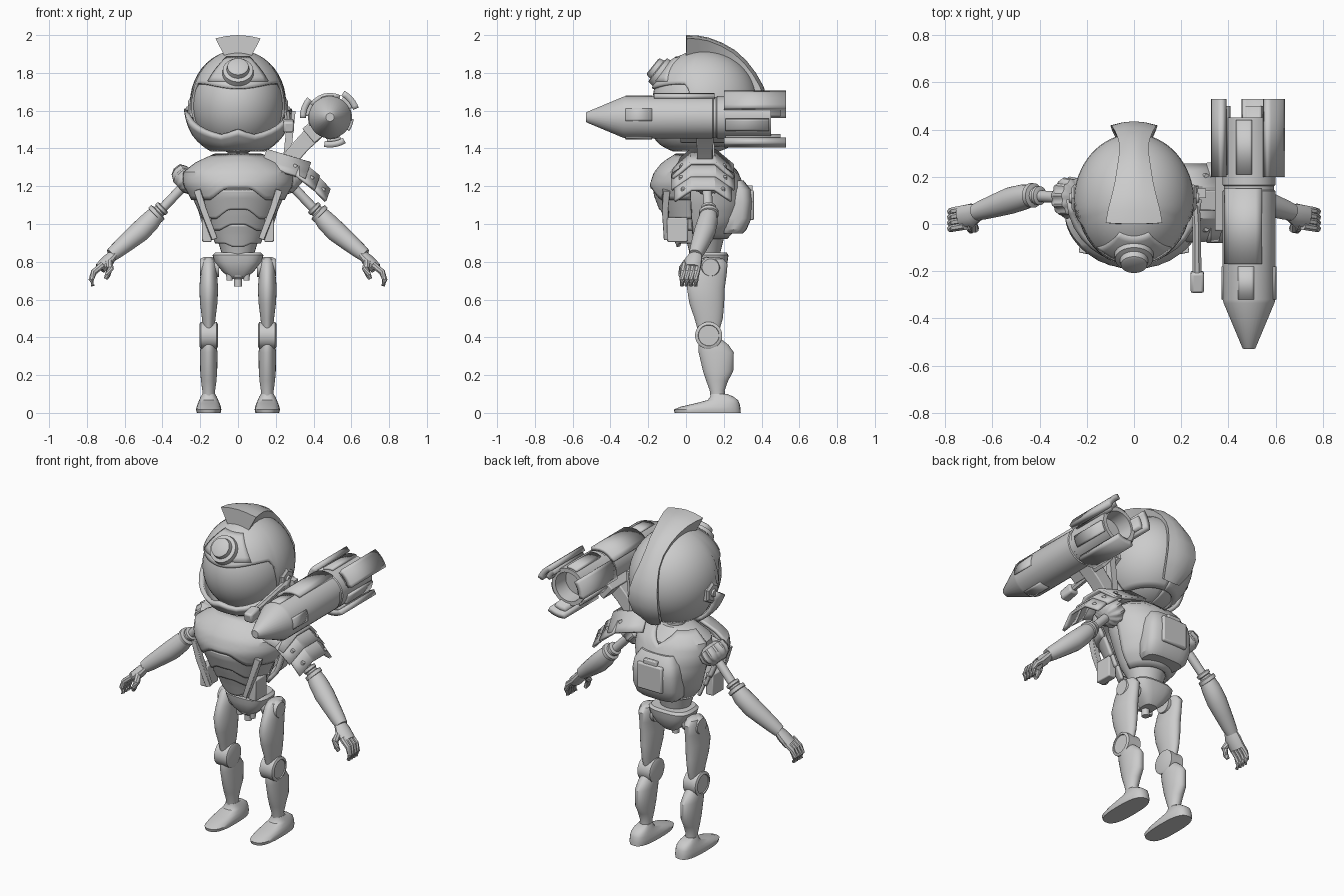
import bpy, bmesh
from math import sin, cos, pi, radians
from mathutils import Vector, Matrix

if "Cube" in bpy.data.objects:
    bpy.data.objects.remove(bpy.data.objects["Cube"])

grey = bpy.data.materials.new("plain_grey")
grey.use_nodes = True
grey.diffuse_color = (0.6, 0.6, 0.6, 1)
grey.node_tree.nodes["Principled BSDF"].inputs["Base Color"].default_value = (0.6, 0.6, 0.6, 1)


def finish(name, bm, angle=35, thick=0, bevel=0):
    bmesh.ops.recalc_face_normals(bm, faces=bm.faces)
    me = bpy.data.meshes.new(name)
    bm.to_mesh(me)
    bm.free()
    ob = bpy.data.objects.new(name, me)
    bpy.context.collection.objects.link(ob)
    me.materials.append(grey)
    if thick:
        m = ob.modifiers.new("thickness", "SOLIDIFY")
        m.thickness, m.offset = thick, 0
    if bevel:
        m = ob.modifiers.new("bevel", "BEVEL")
        m.width, m.segments = bevel, 2
    bpy.ops.object.select_all(action="DESELECT")
    ob.select_set(True)
    bpy.context.view_layer.objects.active = ob
    bpy.ops.object.shade_smooth_by_angle(angle=radians(angle))
    return ob


def bridge(name, rings, **kw):
    """Skin a list of closed rings and cap both ends."""
    bm = bmesh.new()
    vs = [[bm.verts.new(p) for p in r] for r in rings]
    n = len(rings[0])
    for a, b in zip(vs, vs[1:]):
        for i in range(n):
            j = (i + 1) % n
            bm.faces.new((a[i], a[j], b[j], b[i]))
    bm.faces.new(vs[0])
    bm.faces.new(vs[-1])
    return finish(name, bm, **kw)


def loft(name, sections, x=0, n=28, power=1.0, **kw):
    """Horizontal ovals: (z, centre y, half width, half depth)."""
    def sp(c):
        return abs(c) ** power * (1 if c > 0 else -1)
    return bridge(name, [[(x + rx * sp(cos(2 * pi * i / n)), y + ry * sp(sin(2 * pi * i / n)), z)
                          for i in range(n)] for z, y, rx, ry in sections], **kw)


def sweep(name, pts, radii, n=18, flat=1, axis=None, flute=0, **kw):
    pts = [Vector(p) for p in pts]
    rings = []
    for i, p in enumerate(pts):
        t = Vector(axis) if axis else pts[min(i + 1, len(pts) - 1)] - pts[max(i - 1, 0)]
        q = t.to_track_quat("Z", "Y")
        ring = []
        for k in range(n):
            r = radii[i] * (1 - flute * (k % 4 // 2))
            a = 2 * pi * (k + 0.5) / n
            ring.append(p + q @ Vector((r * cos(a), r * flat * sin(a), 0)))
        rings.append(ring)
    return bridge(name, rings, **kw)


def lathe(name, origin, axis, profile, n=28, **kw):
    """Profile of (distance along axis, radius)."""
    d = Vector(axis).normalized()
    return sweep(name, [Vector(origin) + d * h for h, r in profile], [r for h, r in profile],
                 n=n, axis=d, **kw)


def shell(name, f, a0, a1, nu=24, nv=8, thick=0.02, angle=35):
    bm = bmesh.new()
    g = [[bm.verts.new(f(a0 + (a1 - a0) * i / nu, j / nv)) for j in range(nv + 1)] for i in range(nu + 1)]
    for i in range(nu):
        for j in range(nv):
            bm.faces.new((g[i][j], g[i + 1][j], g[i + 1][j + 1], g[i][j + 1]))
    return finish(name, bm, angle=angle, thick=thick)


def box(name, c, size, rot=None, bevel=0.006):
    bm = bmesh.new()
    m = Matrix.Translation(c) @ (rot or Matrix()) @ Matrix.Diagonal((*size, 1))
    bmesh.ops.create_cube(bm, size=1, matrix=m)
    return finish(name, bm, bevel=bevel)


def lerp_table(t, z):
    for p, q in zip(t, t[1:]):
        if z <= q[0]:
            k = max(0, (z - p[0]) / (q[0] - p[0]))
            return [u + (v - u) * k for u, v in zip(p, q)]
    return t[-1]


# ---- head, helmet and face guard
def head_point(a, lat, k):
    return (k * .24 * sin(a) * cos(lat), .095 - k * .272 * cos(a) * cos(lat), 1.64 + k * .265 * sin(lat))


def helmet(a, v):
    t = min(1, max(0, (abs(a) - 1.25) / .3))
    low = radians(19 - 74 * t) - .05 * cos(3 * a) * (1 - t)
    return head_point(a, low + (1.55 - low) * v, 1.025)


def guard(a, v):
    top = radians(-36 + 12 * a * a) + max(0, .14 - .35 * abs(a))
    low = radians(-58)
    return head_point(a, low + (top - low) * v, 1.09 + .06 * min(1, 2 * v))


shell("visor_head", lambda a, v: head_point(a, -1.5 + 3 * v, 1), -pi, pi, 40, 24, 0.005)
shell("helmet", helmet, -pi, pi, 64, 18, 0.018)
shell("face_guard", guard, -1.6, 1.6, 16, 6, 0.025, 25)
shell("brow_panel", lambda a, v: head_point(a * (1 - .35 * v), .42 + .62 * v, 1.04), -.75, .75, 12, 6, .02)
lathe("head_lamp", (0, -.118, 1.79), (0, -.78, .62), [(0, .085), (.04, .08), (.045, .06), (.07, .056), (.075, .046)])
outer = [(0, 2.0), (.06, 1.998), (.12, 1.987), (.19, 1.96), (.26, 1.92), (.32, 1.865), (.37, 1.8), (.41, 1.73),
         (.435, 1.65), (.435, 1.57), (.405, 1.49), (.34, 1.42)]
widths = [.12, .11, .095, .08, .07, .062, .065, .08, .095, .1, .09, .055]
rings = []
for (y, z), w in zip(outer, widths):
    d = Vector((0, y - .09, z - 1.64)).normalized()
    o, i = Vector((0, y, z)), Vector((0, y, z)) - (d * .1 if y else Vector((0, 0, .12)))
    side = Vector((w, 0, 0))
    rings.append([i - side * .55, o - side - d * .018, o - side * .5 - d * .005, o,
                  o + side * .5 - d * .005, o + side - d * .018, i + side * .55])
bridge("helmet_crest", rings, angle=40)
for s in (-1, 1):
    lathe("ear_plate", (s * .225, .11, 1.6), (s, 0, 0), [(0, .07), (.03, .065), (.04, .05)], n=6)
    lathe("ear_bolt", (s * .26, .11, 1.6), (s, 0, 0), [(0, .025), (.015, .02)], n=16)
sweep("mic_boom", [(.255, .16, 1.59), (.265, 0, 1.57), (.267, -.22, 1.53)], [.02] * 3, n=8)
box("mic_tip", (.268, -.245, 1.52), (.058, .09, .06), Matrix.Rotation(.2, 4, "X"), .012)
lathe("neck", (0, .1, 1.3), (0, 0, 1), [(0, .08), (.045, .075), (.05, .055), (.14, .055)])

# ---- torso, chest plates, back shell and pack
loft("torso", [(.84, .1, .085, .08), (.92, .1, .11, .1), (1, .09, .15, .13), (1.1, .09, .18, .16),
               (1.2, .09, .22, .17), (1.28, .09, .21, .16), (1.33, .09, .14, .11), (1.35, .1, .08, .08)])
chest = [(.88, .135, .12), (.95, .165, .145), (1.05, .205, .185), (1.15, .25, .222),
         (1.21, .285, .232), (1.27, .285, .212), (1.32, .22, .17), (1.365, .12, .1)]


def chest_plate(name, low, high, peak, off):
    def f(a, v):
        lo = low + peak * min(1, max(0, 1.6 - 2.6 * abs(a)))
        z = lo + (high - lo) * v
        _, w, d = lerp_table(chest, z)
        return ((w + off) * sin(a), .05 - (d + off) * cos(a), z)
    shell(name, f, -1.45, 1.45, 32, 10, .018)


chest_plate("upper_chest_plate", 1.13, 1.365, .06, .0)
chest_plate("rib_plate", 1.03, 1.18, .05, -.012)
chest_plate("belly_plate", .97, 1.1, .03, -.02)
chest_plate("lower_belly_plate", .9, 1.0, -.02, -.03)
for s in (-1, 1):
    sweep("chest_strap", [(s * .215, -.105, 1.18), (s * .185, -.11, 1.08), (s * .125, -.1, .92)],
          [.026, .024, .022], n=4, bevel=.003)
    box("side_pouch", (s * .165, -.045, .97), (.05, .11, .13))
back = [(.93, .12, .12), (1, .18, .18), (1.1, .21, .215), (1.2, .23, .205), (1.28, .22, .17), (1.34, .14, .1)]


def back_point(a, v):
    top = 1.34 - .07 * max(0, 1 - 2 * abs(a))
    z = .93 + (top - .93) * v
    _, w, d = lerp_table(back, z)
    return (w * sin(a), .09 + d * cos(a), z)


shell("back_shell", back_point, -1.4, 1.4, 28, 14, .025)
loft("backpack", [(.95, .24, .12, .06), (.97, .25, .14, .07), (1.03, .262, .15, .085), (1.12, .265, .15, .088),
                  (1.18, .26, .14, .085), (1.23, .245, .11, .06)], power=.6)
box("pack_panel", (0, .345, 1.1), (.17, .03, .16), bevel=.01)
box("pack_latch", (0, .34, 1.185), (.09, .025, .04))

# ---- pelvis
loft("pelvis", [(.71, .12, .04, .05), (.75, .12, .085, .085), (.8, .12, .125, .1),
                (.835, .12, .135, .105), (.85, .12, .12, .095)], power=.65)
lathe("tail_piston", (0, .1, .76), (0, 0, -1), [(0, .05), (.04, .045), (.05, .022), (.09, .022)])
for s in (-1, 1):
    lathe("hip_piston", (s * .045, .08, .75), (0, 0, -1), [(0, .02), (.05, .016)], n=12)

# ---- legs and feet
for s in (-1, 1):
    x = s * .155
    loft("thigh", [(.43, .12, .028, .055), (.5, .12, .036, .075), (.58, .11, .046, .092), (.66, .105, .05, .1),
                   (.73, .12, .044, .095), (.79, .14, .044, .08), (.815, .14, .036, .06), (.825, .14, .018, .03)], x)
    lathe("hip_joint", (s * .1, .13, .77), (s, 0, 0), [(0, .05), (.08, .055), (.1, .045)])
    lathe("knee_disc", (x - s * .048, .12, .41), (s, 0, 0),
          [(0, .06), (.006, .072), (.09, .072), (.096, .062), (.096, .056), (.09, .054)])
    loft("calf", [(.07, .17, .033, .038), (.12, .165, .034, .04), (.17, .165, .041, .058), (.22, .17, .045, .08),
                  (.32, .16, .046, .093), (.36, .145, .043, .08), (.4, .125, .035, .05)], x)
    loft("foot", [(0, .115, .063, .175), (.018, .112, .067, .177), (.033, .13, .064, .157), (.05, .165, .058, .118),
                  (.068, .195, .05, .08), (.085, .19, .043, .062), (.1, .175, .034, .045)], x, power=.75)

# ---- arms and hands
for s in (-1, 1):
    def P(x, y, z):
        return Vector((s * x, y, z))
    d = P(.72, .02, -.69)
    lathe("ribbed_shoulder", P(.235, .11, 1.27), d, [(0, .05), (.02, .085), (.06, .09), (.09, .075), (.11, .04)],
          n=48, flute=.08)
    sweep("upper_arm", [P(.27, .11, 1.22), P(.44, .12, 1.04)], [.025, .025])
    lathe("elbow_collar", P(.395, .12, 1.09), d, [(0, .03), (.005, .04), (.02, .04), (.025, .034),
                                                  (.035, .034), (.04, .052), (.06, .052), (.065, .04)])
    sweep("forearm", [P(.435, .12, 1.05), P(.465, .115, 1.015), P(.52, .1, .96), P(.58, .08, .91),
                      P(.64, .06, .86), P(.67, .05, .835)], [.046, .054, .057, .05, .042, .036])
    sweep("palm", [P(.65, .055, .85), P(.685, .04, .81), P(.73, .03, .765)], [.032, .048, .048], n=12, flat=.65)
    for k in range(4):
        y = -.008 + .024 * k
        sweep("finger", [P(.715, y, .785), P(.763, y - .008, .745), P(.777, y - .012, .705), P(.768, y - .014, .672)],
              [.018, .017, .015, .011], n=8)
    sweep("thumb", [P(.685, .005, .8), P(.675, -.02, .765), P(.69, -.025, .73), P(.7, -.02, .71)],
          [.02, .019, .016, .011], n=8)


# ---- layered shoulder guard on the left
def guard_plate(name, p, q, drop, half):
    def f(a, v):
        k = min(1, max(0, (abs(a) - .4) / .6))
        return (p[0] + (q[0] - p[0]) * v - .35 * drop * k, .09 + a * half,
                p[1] + (q[1] - p[1]) * v - drop * k)
    shell(name, f, -1, 1, 10, 2, .016, 25)
    for y in (-.7, .7):
        lathe("guard_rivet", f(y, .7), (.5, 0, .85), [(0, .013), (.015, .011)], n=12)


guard_plate("shoulder_guard_upper", (.15, 1.39), (.385, 1.32), .08, .16)
guard_plate("shoulder_guard_middle", (.33, 1.33), (.43, 1.25), .07, .165)
guard_plate("shoulder_guard_lower", (.4, 1.27), (.485, 1.18), .06, .15)

# ---- shoulder rocket with mount, hull plates, fins and nozzle
C = Vector((.487, 0, 1.565))
sweep("rocket_mount", [(.27, .1, 1.34), (.34, .1, 1.42), (.45, .1, 1.53)], [.06, .06, .07], n=4, bevel=.006)
sweep("mount_strut", [(.26, .13, 1.36), (.285, .13, 1.6)], [.028, .028], n=4)
box("mount_saddle", (.395, .1, 1.485), (.06, .26, .1), Matrix.Rotation(-.7, 4, "Y"))
lathe("rocket_hull", C, (0, 1, 0), [(-.53, .022), (-.525, .028), (-.335, .108), (-.32, .112), (.14, .112),
                                    (.145, .107), (.16, .107), (.165, .112), (.45, .112), (.45, .088), (.36, .08)], n=32)


def hull_patch(name, mid, half, y0, y1, r, thick):
    shell(name, lambda a, v: (C.x + r * cos(a), y0 + (y1 - y0) * v, C.z + r * sin(a)),
          mid - half, mid + half, 6, 1, thick)


hull_patch("hull_cover", radians(105), .72, -.17, .15, .118, .022)
for k in range(4):
    hull_patch("hull_window", radians(97 + 90 * k), .3, -.32, -.18, .112, .009)
for k in range(3):
    fin = radians(40 + 120 * k)
    hull_patch("fin_panel", fin, .38, .2, .53, .144, .032)
    hull_patch("fin_root", fin, .3, .21, .5, .12, .04)
    hull_patch("nozzle_panel", fin + pi / 3, .28, .21, .44, .116, .018)
